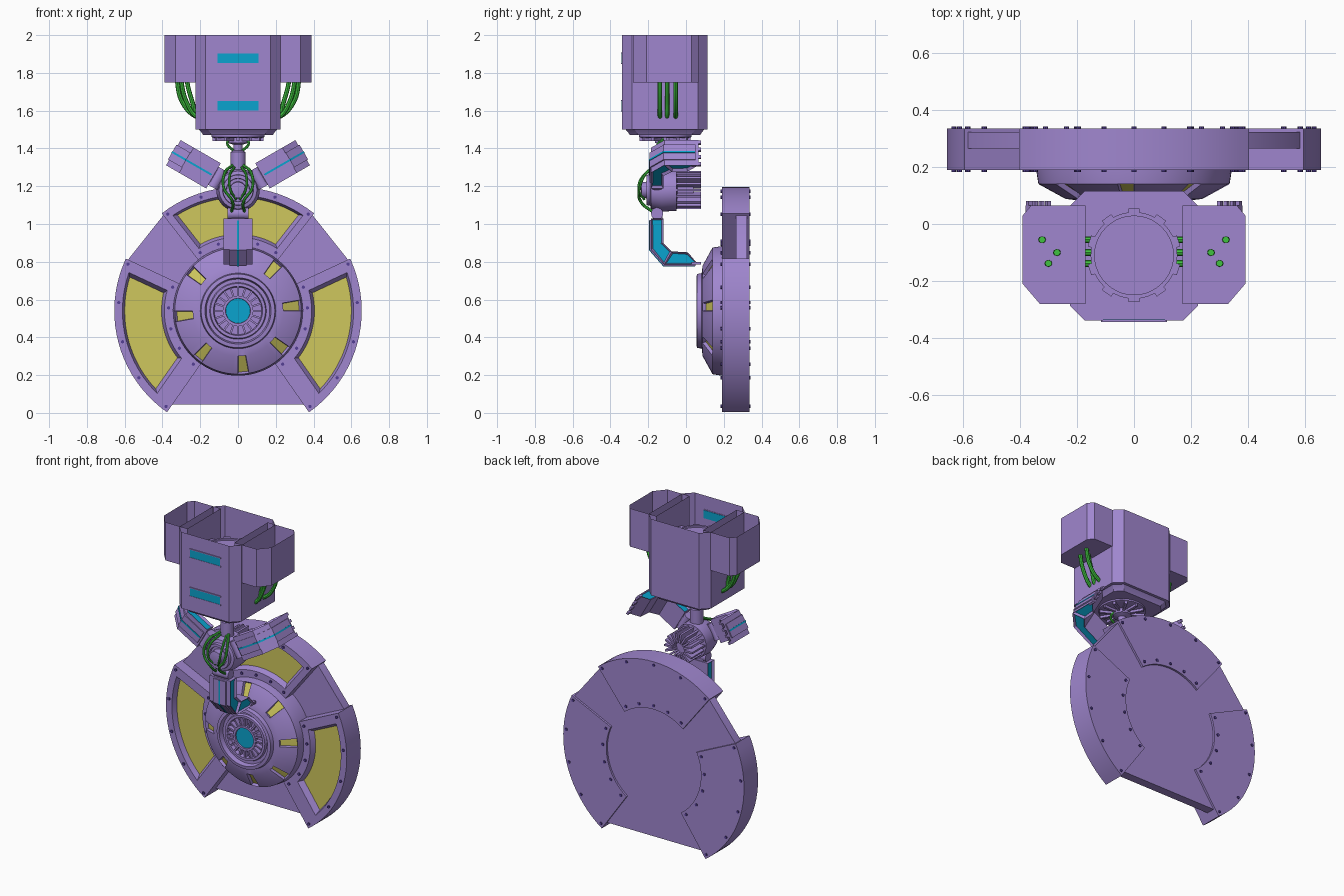
import bpy, bmesh
from math import sin, cos, asin, radians, pi
from mathutils import Vector, Matrix

cube = bpy.data.objects.get("Cube")
if cube:
    bpy.data.objects.remove(cube, do_unlink=True)


def material(name, rgb):
    m = bpy.data.materials.new(name)
    m.use_nodes = True
    m.diffuse_color = (*rgb, 1)
    m.node_tree.nodes["Principled BSDF"].inputs["Base Color"].default_value = (*rgb, 1)
    return m


PURPLE = material("purple_shell", (0.35, 0.24, 0.62))
YELLOW = material("yellow_panel", (0.62, 0.57, 0.11))
CYAN = material("cyan_light", (0.003, 0.37, 0.62))
GREEN = material("green_cable", (0.05, 0.54, 0.05))
VIOLET = material("dark_violet_bolt", (0.09, 0.05, 0.3))

WHEEL_Z, CLAW_Z, SHAFT_Y = 0.54, 1.18, -0.11


def finish(name, bm, *mats):
    bmesh.ops.recalc_face_normals(bm, faces=bm.faces)
    mesh = bpy.data.meshes.new(name)
    bm.to_mesh(mesh)
    bm.free()
    for m in mats:
        mesh.materials.append(m)
    ob = bpy.data.objects.new(name, mesh)
    bpy.context.collection.objects.link(ob)
    return ob


def skin(bm, loops, caps=(True, True)):
    """Bridge equal loops of points; returns the bands and the caps."""
    rows = [[bm.verts.new(p) for p in loop] for loop in loops]
    n = len(rows[0])
    bands = [[bm.faces.new((a[i], a[(i + 1) % n], b[(i + 1) % n], b[i])) for i in range(n)]
             for a, b in zip(rows, rows[1:])]
    ends = [bm.faces.new(r) for r, use in zip((rows[0], rows[-1]), caps) if use]
    return bands, ends


def loft(name, loops, mat=PURPLE, caps=(True, True)):
    bm = bmesh.new()
    skin(bm, loops, caps)
    return finish(name, bm, mat)


def ring_y(r, y, z=WHEEL_Z, n=72, x=0):
    return [(x + r * cos(2 * pi * i / n), y, z + r * sin(2 * pi * i / n)) for i in range(n)]


def ring_z(r, z, n=40):
    return [(r * cos(2 * pi * i / n), SHAFT_Y + r * sin(2 * pi * i / n), z) for i in range(n)]


def lathe(name, profile, z=WHEEL_Z, mat=PURPLE, n=72):
    return loft(name, [ring_y(r, y, z, n) for r, y in profile], mat)


def across(points, w):
    """Loops of a side outline (y, z) spanning -w to w in x."""
    return [[(x, y, z) for y, z in points] for x in (-w, w)]


def boxes(name, sizes, mat=PURPLE):
    """Each item: low corner, high corner, matrix."""
    bm = bmesh.new()
    for lo, hi, mx in sizes:
        lo, hi = Vector(lo), Vector(hi)
        size = Matrix.Diagonal((*(hi - lo), 1))
        bmesh.ops.create_cube(bm, size=1, matrix=mx @ Matrix.Translation((lo + hi) / 2) @ size)
    return finish(name, bm, mat)


def tube(name, points, r, mat=GREEN):
    cu = bpy.data.curves.new(name, 'CURVE')
    cu.dimensions, cu.bevel_depth, cu.bevel_resolution = '3D', r, 2
    cu.resolution_u, cu.use_fill_caps = 8, True
    sp = cu.splines.new('BEZIER')
    sp.bezier_points.add(len(points) - 1)
    for bp, p in zip(sp.bezier_points, points):
        bp.co = p
        bp.handle_left_type = bp.handle_right_type = 'AUTO'
    temp = bpy.data.objects.new(name + "_path", cu)
    bpy.context.collection.objects.link(temp)
    mesh = bpy.data.meshes.new_from_object(temp.evaluated_get(bpy.context.evaluated_depsgraph_get()))
    bpy.data.objects.remove(temp, do_unlink=True)
    mesh.materials.clear()
    mesh.materials.append(mat)
    ob = bpy.data.objects.new(name, mesh)
    bpy.context.collection.objects.link(ob)


# wheel: three framed sectors with recessed panels
def sector(a0, a1, r0, r1, y, d0=0, d1=0, n=20):
    pts = []
    for r, back in ((r1, False), (r0, True)):
        s, e = radians(a0) + asin(d0 / r), radians(a1) - asin(d1 / r)
        arc = [s + (e - s) * i / n for i in range(n + 1)]
        pts += [(r * cos(a), y, WHEEL_Z + r * sin(a)) for a in (arc[::-1] if back else arc)]
    return pts


SECTORS = [("left", -55, 25, 0.12, 0.08), ("top", 52, 128, 0.06, 0.06), ("right", 155, 235, 0.08, 0.12)]
bolts = bmesh.new()
for side, a0, a1, d0, d1 in SECTORS:
    bm = bmesh.new()
    bands, ends = skin(bm, [
        sector(a0, a1, 0.343, 0.655, 0.335), sector(a0, a1, 0.343, 0.655, 0.19),
        sector(a0, a1, 0.39, 0.612, 0.19, d0 - 0.02, d1 - 0.02),
        sector(a0, a1, 0.405, 0.6, 0.225, d0, d1)])
    ends[1].material_index = 1
    finish(side + "_wheel_sector", bm, PURPLE, YELLOW)
    for r, count, pad in ((0.633, 5, 2), (0.368, 5, 5)):
        for k in range(count):
            a = radians(a0 + pad + (a1 - a0 - 2 * pad) * k / (count - 1))
            skin(bolts, [ring_y(0.009, y, WHEEL_Z + r * sin(a), 8, r * cos(a)) for y in (0.183, 0.341)])
finish("wheel_bolts", bolts, VIOLET)

# wheel backing plate with straight cuts between the sectors
rim = []
for _, a0, a1, _, _ in SECTORS:
    for k in range(21):
        a = radians(a0 + 1 + (a1 - a0 - 2) * k / 20)
        rim.append((0.645 * cos(a), max(0.045, WHEEL_Z + 0.645 * sin(a))))
loft("wheel_plate", [[(x, y, z) for x, z in rim] for y in (0.265, 0.322)])

# wheel hub with eight sunken slots
HUB = [(0.343, 0.27), (0.343, 0.19), (0.335, 0.14), (0.24, 0.088), (0.2, 0.083), (0.195, 0.058),
       (0.175, 0.055), (0.168, 0.085), (0.15, 0.085), (0.145, 0.07), (0.13, 0.07), (0.125, 0.095)]
bm = bmesh.new()
bands, ends = skin(bm, [ring_y(r, y) for r, y in HUB])
slots = [f for i, f in enumerate(bands[2]) if i % 9 < 2]
bmesh.ops.recalc_face_normals(bm, faces=bm.faces)
bmesh.ops.inset_region(bm, faces=slots, thickness=0.004, depth=-0.018)
for f in slots:
    f.material_index = 1
finish("wheel_hub", bm, PURPLE, YELLOW)
boxes("hub_vanes", [((0.07, 0.068, -0.005), (0.128, 0.1, 0.005),
                     Matrix.Translation((0, 0, WHEEL_Z)) @ Matrix.Rotation(2 * pi * k / 20, 4, 'Y'))
                    for k in range(20)])
lathe("hub_lens_ring", [(0.08, 0.1), (0.08, 0.065), (0.066, 0.065), (0.064, 0.08)], n=40)
lathe("hub_lens", [(0.065, 0.082), (0.065, 0.074)], mat=CYAN, n=40)

# claw core with cooling fins behind
lathe("claw_core", [(0.06, 0.04), (0.065, -0.045), (0.11, -0.05), (0.115, -0.13), (0.1, -0.185),
                    (0.082, -0.19), (0.08, -0.21), (0.062, -0.21), (0.06, -0.195), (0.045, -0.195),
                    (0.042, -0.235), (0.025, -0.238)], CLAW_Z, n=40)
boxes("cooling_fins", [((0.04, -0.052, -0.006), (0.102, 0.08, 0.006),
                        Matrix.Translation((0, 0, CLAW_Z)) @ Matrix.Rotation(2 * pi * k / 18, 4, 'Y'))
                       for k in range(18)])

# three bent claw arms around the core
LEG = [(-0.185, 1.03), (-0.12, 1.03), (-0.12, 0.9), (-0.075, 0.855), (-0.115, 0.785), (-0.185, 0.865)]
FOOT = [(-0.115, 0.785), (-0.075, 0.855), (0.01, 0.85), (0.065, 0.785)]
RIDGE = [(-0.192, 1.02), (-0.192, 0.862), (-0.118, 0.778), (0.05, 0.778),
         (0.05, 0.79), (-0.11, 0.79), (-0.18, 0.87), (-0.18, 1.02)]
for name, turn in (("lower", 0), ("left", -120), ("right", 120)):
    spin = (Matrix.Translation((0, 0, CLAW_Z)) @ Matrix.Rotation(radians(turn), 4, 'Y')
            @ Matrix.Translation((0, 0, -CLAW_Z)))
    parts = []
    for part, outline in (("leg", LEG), ("foot", FOOT)):
        bm = bmesh.new()
        _, ends = skin(bm, across(outline, 0.077))
        bmesh.ops.recalc_face_normals(bm, faces=bm.faces)
        bmesh.ops.inset_individual(bm, faces=ends, thickness=0.012, depth=-0.014)
        for f in ends:
            f.material_index = 1
        parts.append(finish(f"{name}_claw_{part}", bm, PURPLE, CYAN))
    parts.append(loft(f"{name}_claw_ridge", across(RIDGE, 0.045)))
    stripe = [(y - 0.003, z - 0.002) for y, z in RIDGE]
    parts.append(loft(f"{name}_claw_stripe", across(stripe, 0.005), CYAN))
    pin = [(-0.153 + 0.032 * cos(k * pi / 8), 1.055 + 0.032 * sin(k * pi / 8)) for k in range(16)]
    parts.append(loft(f"{name}_claw_pivot", across(pin, 0.055)))
    still = Matrix.Identity(4)
    parts.append(boxes(f"{name}_claw_neck", [((-0.035, -0.175, 1.0), (0.035, -0.125, 1.1), still)]))
    parts.append(boxes(f"{name}_claw_teeth", [((x - 0.009, 0.03, 0.786), (x + 0.009, 0.08, 0.8), still)
                                              for x in (-0.066, -0.022, 0.022, 0.066)]))
    for ob in parts:
        ob.data.transform(spin)

# neck shaft and spoked turntable under the housing
loft("neck_shaft", [ring_z(r, z) for r, z in
                    ((0.04, 1.24), (0.04, 1.38), (0.024, 1.39), (0.024, 1.42), (0.055, 1.43), (0.055, 1.46))])
loft("turntable", [ring_z(r, z) for r, z in ((0.12, 1.455), (0.14, 1.46), (0.14, 1.475))])
boxes("turntable_spokes", [((0.04, -0.008, 1.44), (0.135, 0.008, 1.465),
                            Matrix.Translation((0, SHAFT_Y, 0)) @ Matrix.Rotation(2 * pi * k / 12, 4, 'Z'))
                           for k in range(12)])


# open-topped housing with chamfered corners
def octagon(z, s=1):
    x, y0, y1, c = 0.225, -0.338, 0.115, 0.052
    pts = [(x, y0 + c), (x, y1 - c), (x - c, y1), (c - x, y1),
           (-x, y1 - c), (-x, y0 + c), (c - x, y0), (x - c, y0)]
    return [(px * s, SHAFT_Y + (py - SHAFT_Y) * s, z) for px, py in pts]


loft("housing", [octagon(2), octagon(1.5)], caps=(False, True))
loft("housing_skirt", [octagon(1.5, 0.92), octagon(1.485, 0.86), octagon(1.47, 0.82)])
loft("inner_drum", [ring_z(r, z) for r, z in ((0.14, 1.5), (0.14, 1.81), (0.152, 1.81), (0.152, 1.85), (0.138, 1.85), (0.138, 1.84))])
boxes("drum_tabs", [((0.145, -0.02, 1.81), (0.164, 0.02, 1.852),
                     Matrix.Translation((0, SHAFT_Y, 0)) @ Matrix.Rotation(2 * pi * (k + 0.5) / 10, 4, 'Z'))
                    for k in range(10)])
for name, z in (("upper", 1.878), ("lower", 1.626)):
    boxes(name + "_light_strip", [((-0.108, -0.342, z - 0.026), (0.108, -0.334, z + 0.026), Matrix.Identity(4))], CYAN)
    boxes(name + "_strip_rails", [((-0.115, -0.344, z + s * 0.028 - 0.003), (0.115, -0.336, z + s * 0.028 + 0.003),
                                   Matrix.Identity(4)) for s in (-1, 1)])

# side bins and their cables
BIN = [(0.17, -0.28), (0.33, -0.28), (0.39, -0.21), (0.39, 0.03), (0.36, 0.065), (0.17, 0.065)]
for side, s in (("left", 1), ("right", -1)):
    loft(side + "_bin", [[(s * x, y, z) for x, y in BIN] for z in (2, 1.75)], caps=(False, True))
    for k, (x, y) in enumerate(((0.3, -0.138), (0.27, -0.1), (0.322, -0.055))):
        tube(f"{side}_cable_{k + 1}", [(s * px, y, z) for px, z in (
            (0.13, 1.55), (0.215, 1.565), (x - 0.03, 1.64), (x, 1.76), (x, 1.86))], 0.012)
    tube(side + "_claw_cable", [(s * 0.03, -0.14, 1.31), (s * 0.07, -0.21, 1.27), (s * 0.075, -0.245, 1.19),
                                (s * 0.03, -0.24, 1.12), (s * 0.035, -0.17, 1.06)], 0.008)
    tube(side + "_inner_claw_cable", [(s * 0.02, -0.15, 1.3), (s * 0.045, -0.23, 1.25), (s * 0.04, -0.25, 1.18),
                                      (s * 0.01, -0.22, 1.13)], 0.007)
    tube(side + "_neck_cable", [(s * 0.05, -0.12, 1.45), (s * 0.055, -0.15, 1.42), (s * 0.025, -0.15, 1.39)], 0.007)

# smooth the rounded parts, keep hard edges
bpy.ops.object.select_all(action='DESELECT')
for ob in bpy.context.scene.objects:
    if ob.type == 'MESH':
        ob.select_set(True)
        bpy.context.view_layer.objects.active = ob
bpy.ops.object.shade_smooth_by_angle(angle=radians(30))
